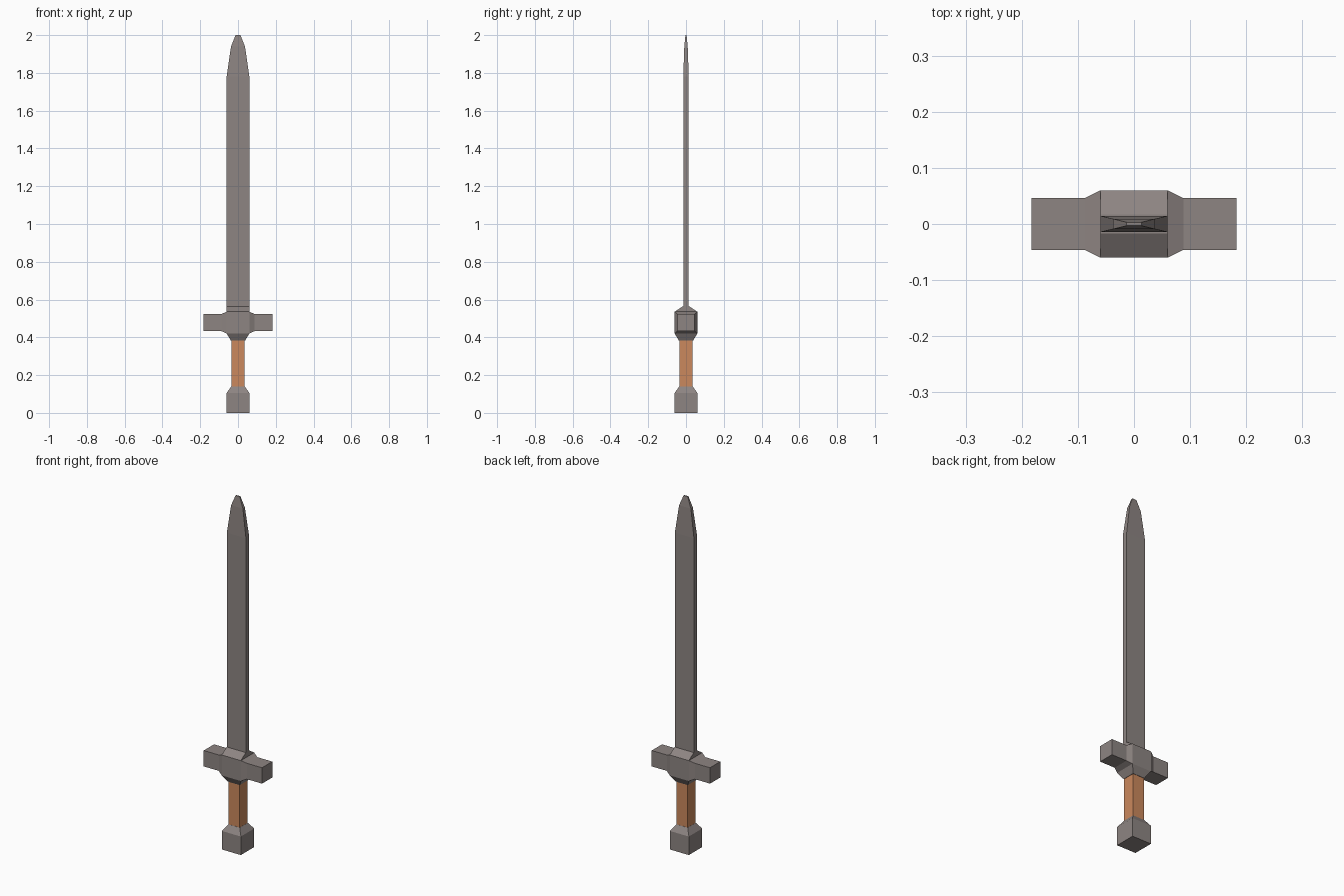
import bpy
import bmesh
from mathutils import Vector

if "Cube" in bpy.data.objects:
    bpy.data.objects.remove(bpy.data.objects["Cube"])


def material(name, color):
    mat = bpy.data.materials.new(name)
    mat.diffuse_color = (*color, 1)
    mat.use_nodes = True
    mat.node_tree.nodes["Principled BSDF"].inputs["Base Color"].default_value = mat.diffuse_color
    return mat


def core(half_x, half_y, z0, z1):
    """Start a part with a plain box."""
    bm = bmesh.new()
    bmesh.ops.create_cube(bm, size=2)
    for v in bm.verts:
        v.co = (v.co.x * half_x, v.co.y * half_y, z1 if v.co.z > 0 else z0)
    return bm


def extrude(bm, axis, sign, steps):
    """Extrude the outermost face on an axis; each step is (position, half a, half b, centre b)."""
    a, b = [i for i in range(3) if i != axis]
    bm.normal_update()
    face = max(bm.faces, key=lambda f: f.calc_center_median()[axis] * sign)
    for pos, half_a, half_b, centre_b in steps:
        middle = face.calc_center_median()
        face = bmesh.ops.extrude_discrete_faces(bm, faces=[face])["faces"][0]
        for v in face.verts:
            co = Vector(v.co)
            co[axis] = sign * pos
            co[a] = half_a if co[a] > middle[a] else -half_a
            co[b] = centre_b + (half_b if co[b] > middle[b] else -half_b)
            v.co = co


def finish(name, bm, mat):
    bmesh.ops.recalc_face_normals(bm, faces=bm.faces[:])
    mesh = bpy.data.meshes.new(name)
    bm.to_mesh(mesh)
    bm.free()
    mesh.materials.append(mat)
    bpy.context.collection.objects.link(bpy.data.objects.new(name, mesh))


steel = material("steel", (0.27, 0.235, 0.225))
leather = material("leather", (0.60, 0.25, 0.11))

# Pommel: block with a chamfered neck
bm = core(0.06, 0.06, 0, 0.105)
extrude(bm, 2, 1, [(0.14, 0.036, 0.036, 0)])
finish("pommel", bm, steel)

# Square grip, seated slightly into its neighbours
finish("grip", core(0.035, 0.035, 0.13, 0.39), leather)

# Crossguard: centre block with two arms, a roof and a tapered collar
bm = core(0.06, 0.06, 0.42, 0.536)
for side in (1, -1):
    extrude(bm, 0, side, [(0.088, 0.046, 0.045, 0.478), (0.183, 0.046, 0.045, 0.478)])
extrude(bm, 2, 1, [(0.564, 0.06, 0.017, 0)])
extrude(bm, 2, -1, [(-0.382, 0.037, 0.037, 0)])
finish("crossguard", bm, steel)

# Blade: flat bar narrowing in two steps to a blunt tip
bm = core(0.06, 0.0145, 0.55, 1.78)
extrude(bm, 2, 1, [(1.94, 0.037, 0.009, 0), (2.0, 0.013, 0.003, 0)])
finish("blade", bm, steel)
